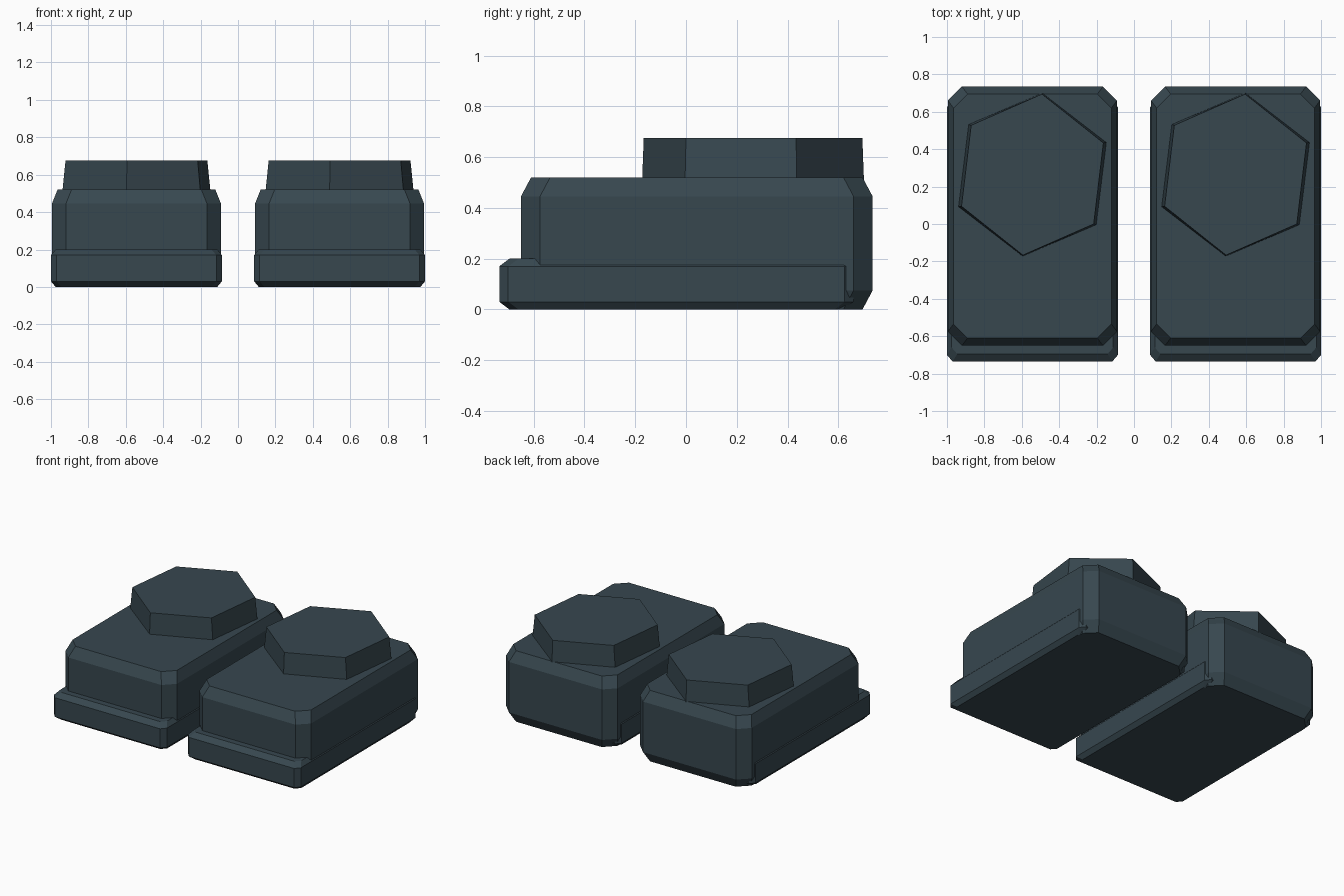
import bpy, bmesh

if "Cube" in bpy.data.objects:
    bpy.data.objects.remove(bpy.data.objects["Cube"])

slate = bpy.data.materials.new("dark slate")
slate.diffuse_color = (0.038, 0.063, 0.078, 1)
slate.use_nodes = True
slate.node_tree.nodes["Principled BSDF"].inputs["Base Color"].default_value = slate.diffuse_color


def loft(name, rings):
    """Solid skinned through equal-length rings of points, bottom to top."""
    bm = bmesh.new()
    loops = [[bm.verts.new(p) for p in ring] for ring in rings]
    n = len(loops[0])
    for a, b in zip(loops, loops[1:]):
        for i in range(n):
            j = (i + 1) % n
            bm.faces.new((a[i], a[j], b[j], b[i]))
    bm.faces.new(loops[0][::-1])
    bm.faces.new(loops[-1])
    bmesh.ops.recalc_face_normals(bm, faces=bm.faces)
    me = bpy.data.meshes.new(name)
    bm.to_mesh(me)
    bm.free()
    me.materials.append(slate)
    ob = bpy.data.objects.new(name, me)
    bpy.context.collection.objects.link(ob)
    return ob


def octagon(cx, cy, hx, hy, c, z):
    """Rectangle with chamfered corners."""
    kx, ky = c
    pts = [(hx, hy - ky), (hx - kx, hy), (kx - hx, hy), (-hx, hy - ky),
           (-hx, ky - hy), (kx - hx, -hy), (hx - kx, -hy), (hx, ky - hy)]
    return [(cx + x, cy + y, z) for x, y in pts]


def chamfered_block(name, cx, y0, y1, hx, height, corner, inset, rise):
    cy, hy = (y0 + y1) / 2, (y1 - y0) / 2
    ix, iy = inset
    rings = []
    for z, k in ((0, 1), (rise, 0), (height - rise, 0), (height, 1)):
        rings.append(octagon(cx, cy, hx - k * ix, hy - k * iy, corner, z))
    return loft(name, rings)


HEX = [(.053, .437), (.395, .172), (.341, -.268)]
HEX += [(-x, -y) for x, y in HEX]

for side, cx in (("left", -0.543), ("right", 0.543)):
    # main shoe block
    chamfered_block(side + "_shoe_body", cx, -0.65, 0.735, 0.452, 0.52,
                    (0.075, 0.075), (0.03, 0.04), 0.075)
    # thin sole with protruding toe
    chamfered_block(side + "_sole", cx, -0.735, 0.66, 0.457, 0.2,
                    (0.03, 0.035), (0.025, 0.04), 0.03)
    # tapered six-sided ankle
    loft(side + "_ankle", [
        [(cx + x * sx, 0.264 + y * sy, z) for x, y in HEX]
        for z, sx, sy in ((0.50, 1.005, 1.0), (0.675, 0.96, 0.985))])
